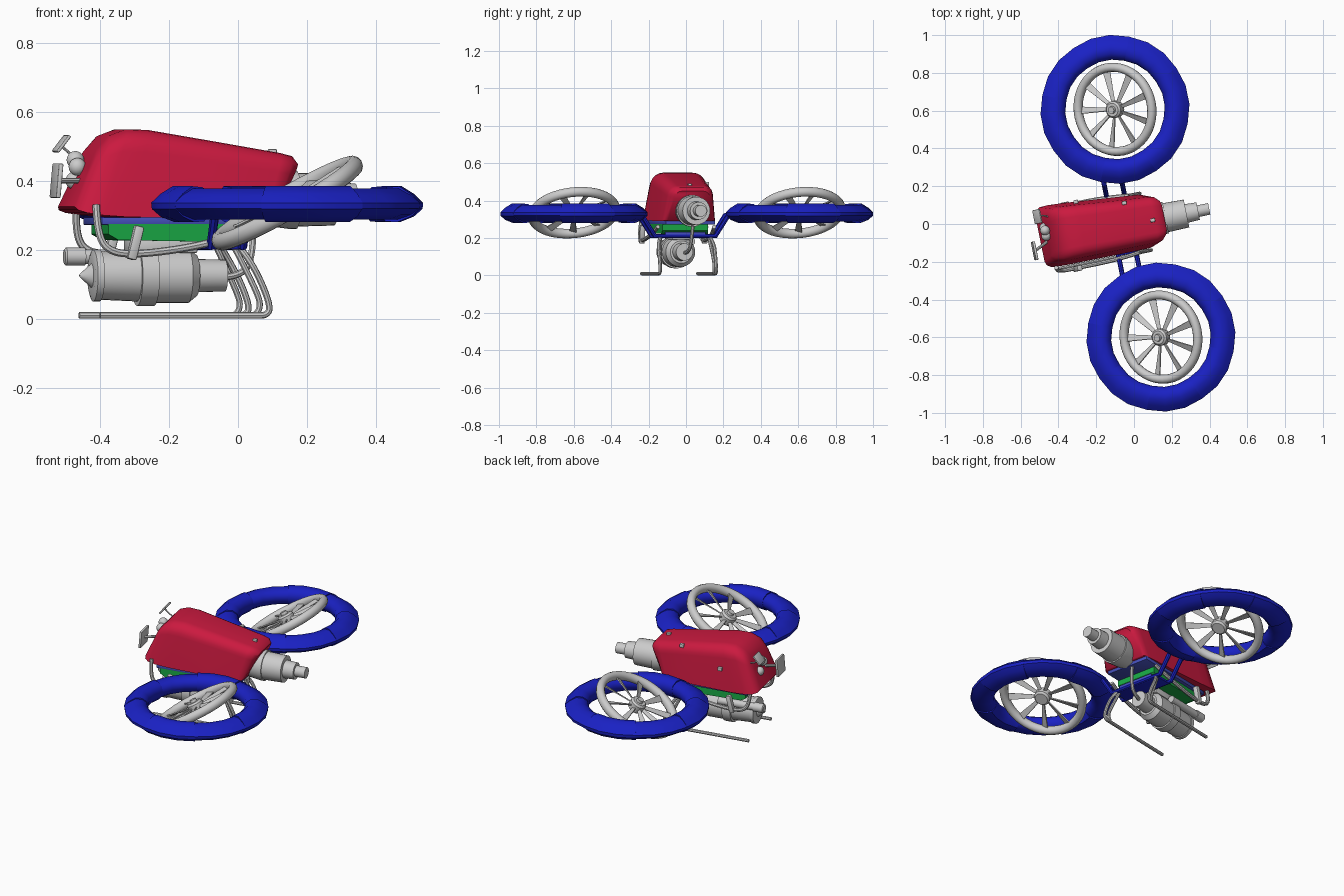
import bpy, bmesh
from math import radians, cos, sin, pi
from mathutils import Matrix, Vector

if "Cube" in bpy.data.objects:
    bpy.data.objects.remove(bpy.data.objects["Cube"])

# craft frame: u = long axis (nose at -u), v = across; yawed in the world
FRAME = Matrix.Translation((0.021, 0.004, 0)) @ Matrix.Rotation(radians(11.4), 4, 'Z')
MATS = {}
RED, BLUE, GREEN, SLATE = (0.6, 0.01, 0.05), (0.01, 0.015, 0.55), (0.01, 0.4, 0.06), (0.06, 0.08, 0.5)


def finish(name, me, color=None, angle=35):
    bm = bmesh.new()
    bm.from_mesh(me)
    bmesh.ops.recalc_face_normals(bm, faces=bm.faces)
    bm.to_mesh(me)
    bm.free()
    me.transform(FRAME)
    me.shade_smooth()
    me.set_sharp_from_angle(angle=radians(angle))
    if color:
        if color not in MATS:
            MATS[color] = bpy.data.materials.new("paint_%d" % len(MATS))
            MATS[color].diffuse_color = (*color, 1)
        me.materials.clear()
        me.materials.append(MATS[color])
    ob = bpy.data.objects.new(name, me)
    bpy.context.collection.objects.link(ob)
    return ob


def from_bm(name, bm, color=None, angle=35):
    me = bpy.data.meshes.new(name)
    bm.to_mesh(me)
    bm.free()
    return finish(name, me, color, angle)


def loft(bm, loops, closed=False, caps=True):
    rows = [[bm.verts.new(p) for p in lp] for lp in loops]
    n = len(rows[0])
    pairs = list(zip(rows, rows[1:])) + ([(rows[-1], rows[0])] if closed else [])
    for a, b in pairs:
        for i in range(n):
            j = (i + 1) % n
            bm.faces.new((a[i], a[j], b[j], b[i]))
    if caps and not closed:
        bm.faces.new(rows[0])
        bm.faces.new(rows[-1])


def turned(name, prof, v, z, color=None, segs=28):
    """Stepped cylinder along u from (u, radius) pairs."""
    bm = bmesh.new()
    loft(bm, [[(u, v + r * cos(2 * pi * k / segs), z + r * sin(2 * pi * k / segs))
               for k in range(segs)] for u, r in prof])
    return from_bm(name, bm, color)


def box(name, c, s, color=None, rot=(0, 0, 0), bev=0.006):
    bm = bmesh.new()
    R = Matrix.Identity(4)
    for a, ax in zip(rot, 'XYZ'):
        R = Matrix.Rotation(radians(a), 4, ax) @ R
    bmesh.ops.create_cube(bm, size=1, matrix=Matrix.Translation(c) @ R @ Matrix.Diagonal((*s, 1)))
    if bev:
        bmesh.ops.bevel(bm, geom=bm.edges[:], offset=bev, segments=2, affect='EDGES', profile=0.5)
    return from_bm(name, bm, color)


def tube(name, pts, r, color=None, smooth=True):
    cu = bpy.data.curves.new(name, 'CURVE')
    cu.dimensions = '3D'
    cu.bevel_depth, cu.bevel_resolution, cu.use_fill_caps, cu.resolution_u = r, 2, True, 6
    sp = cu.splines.new('NURBS' if smooth else 'POLY')
    sp.points.add(len(pts) - 1)
    for p, q in zip(sp.points, pts):
        p.co = (*q, 1)
    if smooth:
        sp.use_endpoint_u = True
        sp.order_u = 3
    tmp = bpy.data.objects.new(name + "_path", cu)
    bpy.context.collection.objects.link(tmp)
    dg = bpy.context.evaluated_depsgraph_get()
    me = bpy.data.meshes.new_from_object(tmp.evaluated_get(dg))
    bpy.data.objects.remove(tmp)
    return finish(name, me, color)


# hood: lofted arch sections (u bottom, u top, z bottom, z top, v min, v max)
def hood_loop(ub, ut, zb, zt, v0, v1, r):
    w, h, lean = v1 - v0, zt - zb, 0.02
    pts = [(v0, zb)]
    for c, a0 in ((v0 + lean + r, pi), (v1 - lean - r, pi / 2)):
        for k in range(6):
            a = a0 - k * pi / 10
            pts.append((c + r * cos(a), zt - r + r * sin(a)))
    pts.append((v1, zb))
    return [(ub + (ut - ub) * (z - zb) / h, v, z) for v, z in pts]


bm = bmesh.new()
loft(bm, [hood_loop(*s) for s in (
    (-0.525, -0.475, 0.325, 0.44, -0.10, 0.14, 0.03),
    (-0.518, -0.452, 0.315, 0.49, -0.122, 0.17, 0.05),
    (-0.495, -0.415, 0.307, 0.53, -0.137, 0.186, 0.06),
    (-0.45, -0.365, 0.30, 0.549, -0.141, 0.188, 0.065),
    (-0.38, -0.30, 0.295, 0.547, -0.142, 0.184, 0.065),
    (-0.15, -0.10, 0.29, 0.513, -0.142, 0.164, 0.06),
    (0.03, 0.09, 0.29, 0.480, -0.142, 0.148, 0.055),
    (0.055, 0.125, 0.292, 0.471, -0.136, 0.14, 0.05),
    (0.065, 0.143, 0.295, 0.45, -0.115, 0.122, 0.04))])
from_bm("hood", bm, RED, 50)

# under-hood plate, green tray with chamfered nose, slats below
box("mount_plate", (-0.2, 0.01, 0.283), (0.5, 0.27, 0.022), SLATE, bev=0.003)
bm = bmesh.new()
loft(bm, [[(u, v, z) for u, z in ((-0.43, 0.275), (-0.43, 0.245), (-0.40, 0.228),
          (-0.06, 0.222), (-0.04, 0.24), (-0.04, 0.275))] for v in (-0.125, 0.125)])
from_bm("tray", bm, GREEN)
for k in range(3):
    box("tray_slat_%d" % k, (-0.12 + 0.04 * k, 0, 0.222), (0.018, 0.22, 0.02), SLATE, bev=0.003)

# rear exhaust, engine and small starter motor
turned("exhaust", [(0.02, 0.07), (0.13, 0.085), (0.15, 0.085), (0.15, 0.078), (0.262, 0.075), (0.262, 0.05),
                   (0.325, 0.047), (0.325, 0.031), (0.385, 0.031)], 0.0, 0.345)
turned("engine", [(-0.49, 0.004), (-0.455, 0.035), (-0.455, 0.06), (-0.45, 0.075), (-0.43, 0.075),
                  (-0.43, 0.07), (-0.32, 0.075), (-0.32, 0.088), (-0.27, 0.088), (-0.27, 0.08),
                  (-0.17, 0.08), (-0.145, 0.06), (-0.145, 0.048), (-0.06, 0.046)], 0.0, 0.125)
turned("starter", [(-0.52, 0.02), (-0.515, 0.026), (-0.46, 0.026), (-0.46, 0.021), (-0.25, 0.021)], 0.075, 0.18)
box("engine_mount", (-0.25, 0, 0.21), (0.2, 0.1, 0.04))
tube("hose", [(-0.08, 0, 0.12), (-0.02, 0.01, 0.12), (0.03, 0.02, 0.17), (0.03, 0.03, 0.3)], 0.01)

# folding arms: two cranked bars and a cross bar per side
for u in (-0.135, -0.04):
    tube("arm_bar", [(u, -0.28, 0.33), (u, -0.235, 0.32), (u, -0.165, 0.21), (u, 0.165, 0.21),
                     (u, 0.235, 0.32), (u, 0.28, 0.33)], 0.013, BLUE, False)
box("arm_center_plate", (-0.088, 0, 0.208), (0.1, 0.3, 0.016), BLUE)

# ducts (eight stepped segments) with tilted fans, skids and side tubes
DUCT = [(.262, .335), (.27, .362), (.295, .381), (.33, .384), (.365, .362), (.392, .336),
        (.39, .318), (.365, .296), (.325, .28), (.29, .282), (.268, .305)]
for side, s in (("front", -1), ("back", 1)):
    bm = bmesh.new()
    for k in range(8):
        f = 1.0 if k % 2 == 0 else 0.86
        loops = []
        for j in range(4):
            a = radians(45 * k - 22.5 + 15 * j)
            g = 1 + 0.008 * (1 if j in (1, 2) else 0)
            loops.append([(r * g * cos(a), s * 0.615 + r * g * sin(a), 0.332 + (z - 0.332) * f)
                          for r, z in DUCT])
        loft(bm, loops)
    from_bm(side + "_duct", bm, BLUE, 40)

    T = Matrix.Translation((0, s * 0.615, 0.335)) @ Matrix.Rotation(radians(-30), 4, 'Y')
    bm = bmesh.new()
    loft(bm, [[T @ Vector(((0.224 + 0.024 * cos(b)) * cos(a), (0.224 + 0.024 * cos(b)) * sin(a), 0.026 * sin(b)))
               for b in [2 * pi * i / 12 for i in range(12)]]
              for a in [2 * pi * i / 48 for i in range(48)]], closed=True)
    from_bm(side + "_fan_ring", bm)

    bm = bmesh.new()
    loft(bm, [[T @ Vector((r * cos(a), r * sin(a), z)) for a in [2 * pi * i / 24 for i in range(24)]]
              for z, r in ((-0.03, 0.035), (-0.02, 0.045), (0.02, 0.045), (0.03, 0.035),
                           (0.03, 0.02), (0.045, 0.018))])
    from_bm(side + "_fan_hub", bm)

    bm = bmesh.new()
    for k in range(9):
        B = T @ Matrix.Rotation(2 * pi * k / 9 + 0.2, 4, 'Z')
        loft(bm, [[B @ Matrix.Rotation(radians(p), 4, 'X') @ Vector((r, y, z))
                   for y, z in ((-w, -.003), (w, -.003), (w, .003), (-w, .003))]
                  for r, w, p in ((0.035, 0.009, 35), (0.12, 0.014, 28), (0.215, 0.02, 20))])
    from_bm(side + "_fan_blades", bm)

    v = s * 0.153
    tube(side + "_skid", [(-0.46, v, 0.0095), (-0.2, v, 0.0095), (0.0, v, 0.0095), (0.03, v, 0.0095),
                          (0.045, v, 0.03), (0.02, v, 0.10), (-0.02, v, 0.175), (-0.05, v * 0.85, 0.215)], 0.0095)
    tube(side + "_leg_brace", [(0.0, v * 0.96, 0.012), (0.02, v * 0.96, 0.03), (0.0, v * 0.96, 0.09),
                               (-0.06, v * 0.85, 0.21)], 0.009)
    tube(side + "_side_tube", [(-0.47, v * 0.95, 0.33), (-0.47, v * 1.05, 0.25), (-0.44, v * 1.1, 0.195),
                               (-0.36, v * 1.1, 0.185), (-0.2, v * 1.1, 0.205), (-0.08, v * 1.05, 0.235),
                               (-0.02, v, 0.26)], 0.011)
    box(side + "_clamp", (-0.36, v * 1.12, 0.22), (0.028, 0.03, 0.1), rot=(0, 14, 0))

# nose sensors: camera plate, domes, tilted mirror disc with stem
box("camera_plate", (-0.565, -0.035, 0.40), (0.014, 0.10, 0.10), rot=(0, 5, 0), bev=0.004)
tube("camera_bracket", [(-0.49, 0.0, 0.40), (-0.53, -0.02, 0.40), (-0.562, -0.035, 0.40)], 0.008)
for k, (v, z) in enumerate(((0.03, 0.44), (0.075, 0.40), (0.06, 0.46))):
    bm = bmesh.new()
    bmesh.ops.create_uvsphere(bm, u_segments=16, v_segments=10, radius=0.026,
                              matrix=Matrix.Translation((-0.49, v, z)))
    from_bm("sensor_dome_%d" % k, bm)
box("mirror", (-0.515, 0.14, 0.507), (0.01, 0.075, 0.06), rot=(0, 38, 0), bev=0.004)
tube("mirror_stem", [(-0.515, 0.14, 0.50), (-0.485, 0.14, 0.475), (-0.44, 0.12, 0.46)], 0.004, None, False)

# hood latches
for n, c in enumerate(((0.08, 0.0, 0.482), (-0.3, 0.176, 0.42), (-0.05, 0.12, 0.49))):
    box("hood_latch_%d" % n, c, (0.025, 0.02, 0.02), bev=0.004)

for m in bpy.data.materials:
    if m.users and not m.is_grease_pencil:
        m.use_nodes = True
        m.node_tree.nodes["Principled BSDF"].inputs["Base Color"].default_value = m.diffuse_color
